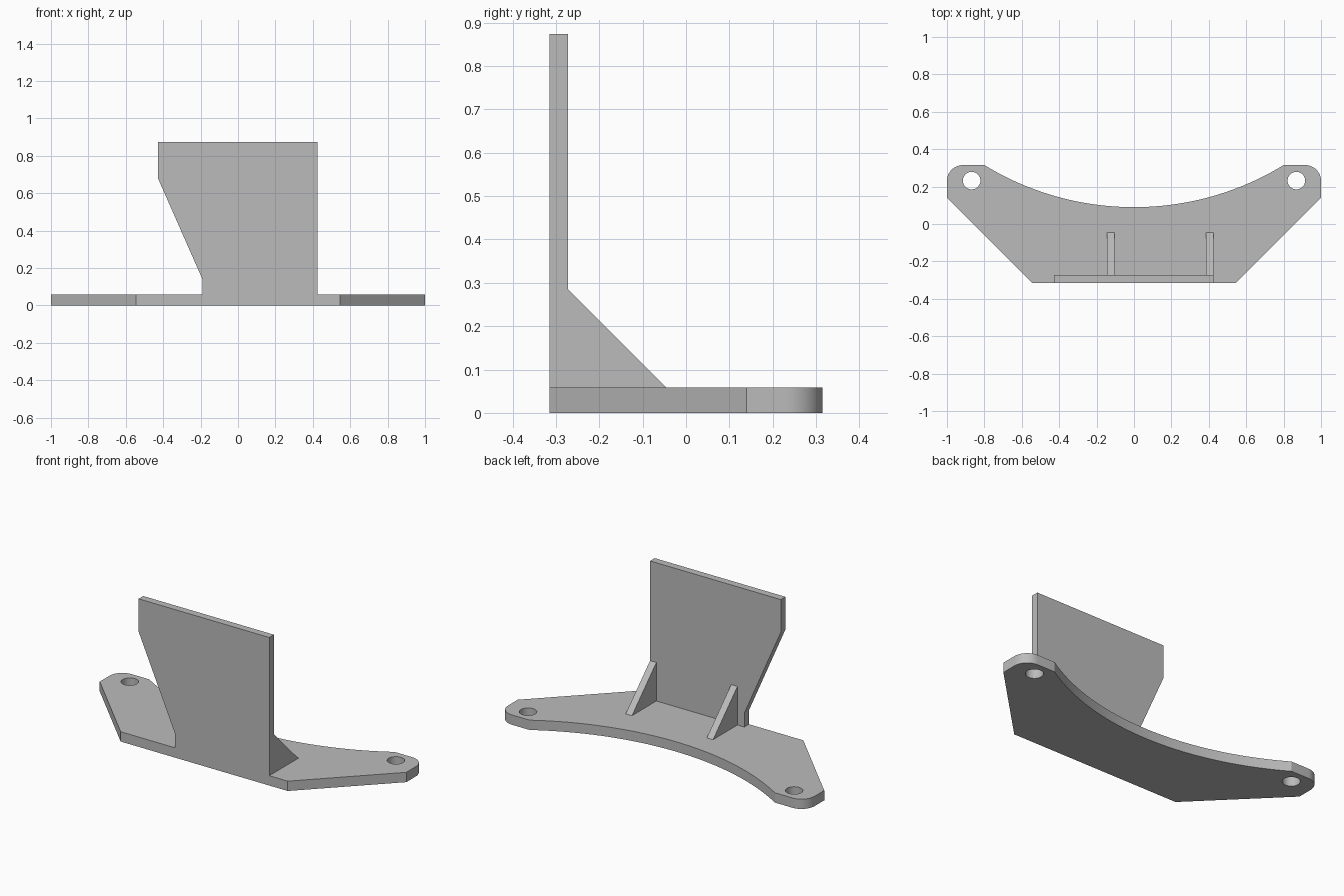
import bpy, bmesh
from math import sin, cos, pi, asin, radians
from mathutils import Vector

cube = bpy.data.objects.get("Cube")
if cube:
    bpy.data.objects.remove(cube, do_unlink=True)

grey = bpy.data.materials.new("plain grey")
grey.use_nodes = True
COLOUR = (0.5, 0.5, 0.5, 1)
grey.diffuse_color = COLOUR
grey.node_tree.nodes["Principled BSDF"].inputs["Base Color"].default_value = COLOUR

BASE_H = 0.058
FRONT, BACK = -0.315, 0.315
PLATE_BACK = -0.272


def prism(name, points, push):
    """Extrude a flat outline of 3D points along the push vector."""
    bm = bmesh.new()
    face = bm.faces.new([bm.verts.new(p) for p in points])
    moved = bmesh.ops.extrude_face_region(bm, geom=[face])["geom"]
    bmesh.ops.translate(bm, vec=Vector(push),
                        verts=[v for v in moved if isinstance(v, bmesh.types.BMVert)])
    bmesh.ops.recalc_face_normals(bm, faces=bm.faces)
    mesh = bpy.data.meshes.new(name)
    bm.to_mesh(mesh)
    bm.free()
    mesh.materials.append(grey)
    obj = bpy.data.objects.new(name, mesh)
    bpy.context.collection.objects.link(obj)
    return obj


def arc(cx, cy, r, a0, a1, n):
    return [(cx + r * cos(a0 + (a1 - a0) * i / n),
             cy + r * sin(a0 + (a1 - a0) * i / n)) for i in range(n + 1)]


# Base plate: angled front corners, rounded ears, concave back edge
ear_r, ear_x = 0.085, 0.8
sag = BACK - 0.09
bow_r = (ear_x ** 2 + sag ** 2) / (2 * sag)
half = asin(ear_x / bow_r)
right_half = [(0.545, FRONT), (1, 0.14)]
right_half += arc(1 - ear_r, BACK - ear_r, ear_r, 0, pi / 2, 12)
bow = arc(0, 0.09 + bow_r, bow_r, -pi / 2 + half, -pi / 2 - half, 48)
left_half = [(-x, y) for x, y in reversed(right_half)]
base = prism("base_plate", [(x, y, 0) for x, y in right_half + bow + left_half],
             (0, 0, BASE_H))

# Bolt holes through the ears
for side in (-1, 1):
    ring = arc(side * 0.868, 0.232, 0.047, 0, 2 * pi, 32)[:-1]
    cutter = prism("hole_cutter", [(x, y, -0.1) for x, y in ring], (0, 0, 0.3))
    cutter.hide_render = True
    mod = base.modifiers.new("bolt_hole", "BOOLEAN")
    mod.operation = "DIFFERENCE"
    mod.solver = "EXACT"
    mod.object = cutter
    bpy.context.view_layer.objects.active = base
    bpy.ops.object.modifier_apply(modifier=mod.name)
    bpy.data.objects.remove(cutter, do_unlink=True)

bpy.ops.object.select_all(action="DESELECT")
base.select_set(True)
bpy.context.view_layer.objects.active = base
bpy.ops.object.shade_smooth_by_angle(angle=radians(25))

# Upright plate with one tapered side
outline = [(-0.19, BASE_H), (0.425, BASE_H), (0.425, 0.873),
           (-0.428, 0.873), (-0.428, 0.68), (-0.19, 0.14)]
prism("upright_plate", [(x, FRONT, z) for x, z in outline], (0, PLATE_BACK - FRONT, 0))

# Triangular ribs bracing the upright plate
for name, x in (("right_rib", -0.145), ("left_rib", 0.384)):
    prism(name, [(x, PLATE_BACK, BASE_H), (x, -0.045, BASE_H), (x, PLATE_BACK, 0.285)],
          (0.041, 0, 0))
